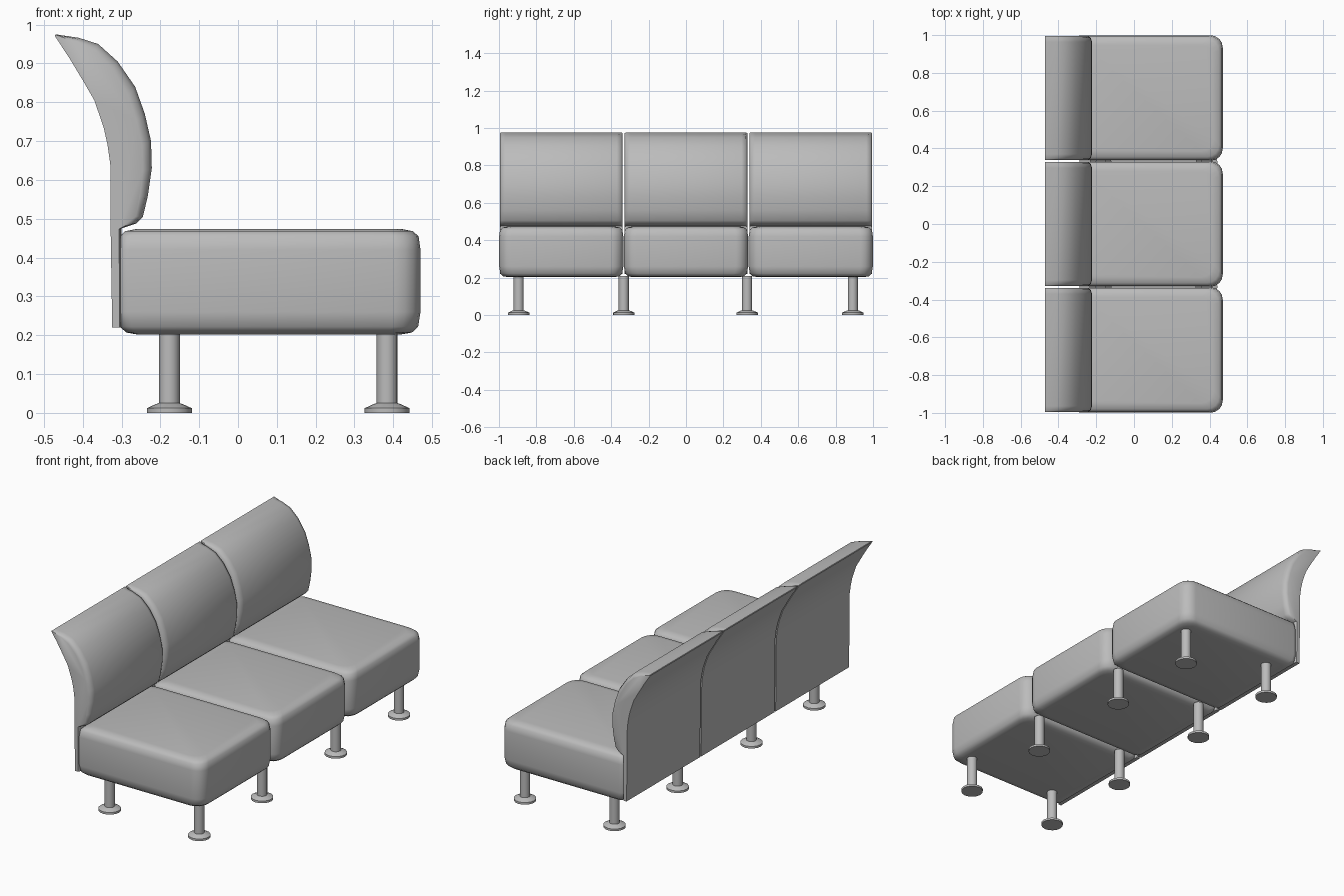
import bpy, bmesh, math

cube = bpy.data.objects.get("Cube")
if cube:
    bpy.data.objects.remove(cube, do_unlink=True)

# One plain grey for the whole bench
GREY = (0.5, 0.5, 0.5, 1)
grey = bpy.data.materials.new("plain_grey")
grey.use_nodes = True
grey.diffuse_color = GREY
grey.node_tree.nodes["Principled BSDF"].inputs["Base Color"].default_value = GREY


def loft(name, rings, angle):
    """Skin closed rings of equal length, cap both ends and shade smooth."""
    bm = bmesh.new()
    loops = [[bm.verts.new(p) for p in ring] for ring in rings]
    n = len(loops[0])
    for a, b in zip(loops, loops[1:]):
        for i in range(n):
            j = (i + 1) % n
            bm.faces.new((a[i], a[j], b[j], b[i]))
    bm.faces.new(loops[0])
    bm.faces.new(loops[-1])
    bmesh.ops.recalc_face_normals(bm, faces=bm.faces)
    mesh = bpy.data.meshes.new(name)
    bm.to_mesh(mesh)
    bm.free()
    mesh.materials.append(grey)
    ob = bpy.data.objects.new(name, mesh)
    bpy.context.collection.objects.link(ob)
    bpy.ops.object.select_all(action='DESELECT')
    ob.select_set(True)
    bpy.context.view_layer.objects.active = ob
    bpy.ops.object.shade_smooth_by_angle(angle=math.radians(angle))
    return ob


def rounded_outline(x0, x1, y0, y1, r_back, r_front, z, steps=4):
    """Rectangle outline with separate corner radii at back and front."""
    ring = []
    corners = ((x1, y1, -1, -1, r_front, 0), (x0, y1, 1, -1, r_back, 90),
               (x0, y0, 1, 1, r_back, 180), (x1, y0, -1, 1, r_front, 270))
    for x, y, sx, sy, r, start in corners:
        for k in range(steps + 1):
            a = math.radians(start + 90 * k / steps)
            ring.append((x + sx * r + r * math.cos(a), y + sy * r + r * math.sin(a), z))
    return ring


# Seat cushions: rounded boxes, described by height and inset
SEAT_LAYERS = ((0.202, 0.05), (0.207, 0.022), (0.222, 0.006), (0.26, 0),
               (0.42, 0), (0.455, 0.005), (0.468, 0.02), (0.474, 0.05))
HALF = 0.332


def make_seat(name, yc):
    rings = [rounded_outline(-0.31 + d, 0.47 - d, yc - HALF + d, yc + HALF - d,
                             0.03, 0.065, z) for z, d in SEAT_LAYERS]
    loft(name, rings, 60)


# Backrest side profile: padded front and thin curved rear, top to bottom
FRONT = ((-0.47, 0.975), (-0.41, 0.966), (-0.36, 0.95), (-0.31, 0.905),
         (-0.265, 0.84), (-0.24, 0.77), (-0.224, 0.70), (-0.222, 0.63),
         (-0.232, 0.56), (-0.245, 0.505), (-0.262, 0.488), (-0.30, 0.475), (-0.30, 0.22))
REAR = ((-0.472, 0.971), (-0.435, 0.915), (-0.40, 0.857), (-0.37, 0.805),
        (-0.346, 0.735), (-0.336, 0.69), (-0.329, 0.64), (-0.328, 0.60),
        (-0.328, 0.55), (-0.328, 0.51), (-0.328, 0.49), (-0.328, 0.47), (-0.324, 0.22))
# Distance from the end and how far the padding draws in there
END_ROUNDING = ((0.004, 0.22), (0.012, 0.07), (0.035, 0))


def make_backrest(name, yc):
    stations = [(yc - HALF + d, t) for d, t in END_ROUNDING]
    stations += [(yc + HALF - d, t) for d, t in reversed(END_ROUNDING)]
    rings = []
    for y, t in stations:
        front = [(f[0] + (r[0] - f[0]) * t, y, f[1] + (r[1] - f[1]) * t)
                 for f, r in zip(FRONT, REAR)]
        rings.append(front + [(r[0], y, r[1]) for r in reversed(REAR)])
    loft(name, rings, 60)


for label, yc in (("near", -0.667), ("middle", 0), ("far", 0.667)):
    make_seat(label + "_seat", yc)
    make_backrest(label + "_backrest", yc)

# Legs: round posts on flared foot discs, in two rows of four
LEG_PROFILE = ((0.058, 0), (0.058, 0.012), (0.034, 0.023), (0.027, 0.025), (0.027, 0.208))
SIDES = 16
for row, x in (("rear", -0.177), ("front", 0.384)):
    for i, y in enumerate((-0.895, -0.333, 0.327, 0.892)):
        rings = [[(x + r * math.cos(math.tau * k / SIDES),
                   y + r * math.sin(math.tau * k / SIDES), z) for k in range(SIDES)]
                 for r, z in LEG_PROFILE]
        loft(f"{row}_leg_{i + 1}", rings, 35)
